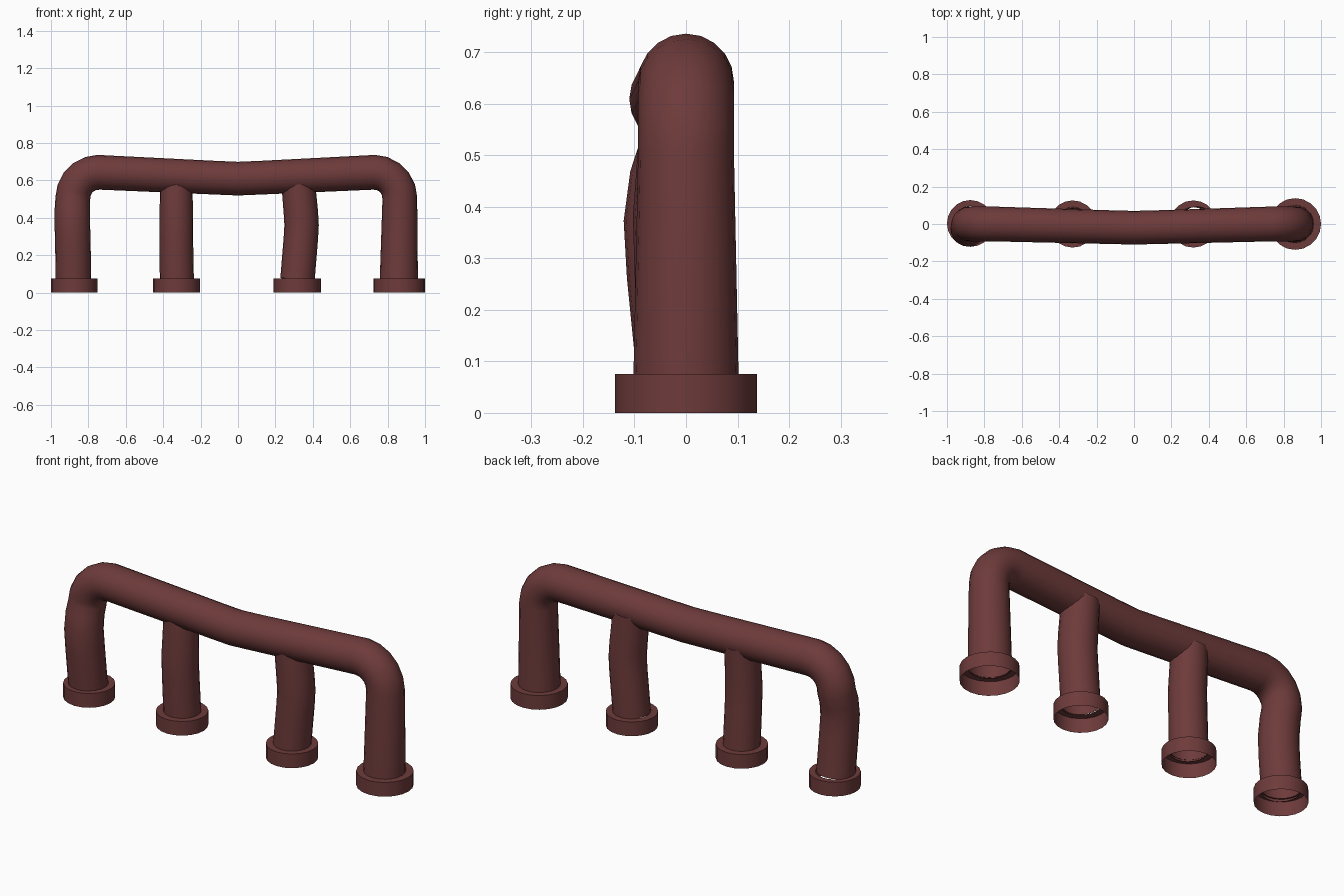
import bpy, bmesh
from math import sin, cos, pi, radians
from mathutils import Vector

cube = bpy.data.objects.get("Cube")
if cube:
    bpy.data.objects.remove(cube, do_unlink=True)

# One dull dark red for everything
paint = bpy.data.materials.new("dark red paint")
paint.use_nodes = True
RED = (0.155, 0.043, 0.043, 1)
paint.diffuse_color = RED
paint.node_tree.nodes["Principled BSDF"].inputs["Base Color"].default_value = RED

SIDES = 20


def finish(name, bm, angle):
    bmesh.ops.recalc_face_normals(bm, faces=bm.faces)
    mesh = bpy.data.meshes.new(name)
    bm.to_mesh(mesh)
    bm.free()
    mesh.materials.append(paint)
    obj = bpy.data.objects.new(name, mesh)
    bpy.context.collection.objects.link(obj)
    bpy.ops.object.select_all(action='DESELECT')
    obj.select_set(True)
    bpy.context.view_layer.objects.active = obj
    bpy.ops.object.shade_smooth_by_angle(angle=radians(angle))
    return obj


def bridge(bm, a, b):
    for i in range(SIDES):
        j = (i + 1) % SIDES
        bm.faces.new((a[i], a[j], b[j], b[i]))


def tube(name, path):
    """Open pipe swept along (x, y, z, radius) points."""
    bm = bmesh.new()
    pts = [Vector(p[:3]) for p in path]
    rings = []
    for i, p in enumerate(pts):
        ahead = (pts[min(i + 1, len(pts) - 1)] - p).normalized()
        behind = (p - pts[max(i - 1, 0)]).normalized()
        tangent = (ahead + behind).normalized()
        # The path lies close to the XZ plane, so Y is a stable side axis
        u = (Vector((0, 1, 0)) - tangent * tangent.y).normalized()
        v = tangent.cross(u)
        r = path[i][3]
        rings.append([bm.verts.new(p + r * (u * cos(2 * pi * k / SIDES) + v * sin(2 * pi * k / SIDES)))
                      for k in range(SIDES)])
    for a, b in zip(rings, rings[1:]):
        bridge(bm, a, b)
    return finish(name, bm, 60)


def collar(name, x, y, radius, bore, height=0.075):
    """Foot ring: outer wall and flat top, open underneath."""
    bm = bmesh.new()
    rings = [[bm.verts.new((x + r * cos(2 * pi * k / SIDES), y + r * sin(2 * pi * k / SIDES), z))
              for k in range(SIDES)]
             for r, z in ((radius, 0), (radius, height), (bore, height))]
    for a, b in zip(rings, rings[1:]):
        bridge(bm, a, b)
    return finish(name, bm, 30)


def bend(cx, cz, r, start, end, steps=5):
    """Quarter-turn elbow in the XZ plane."""
    angles = [radians(start + (end - start) * i / steps) for i in range(steps + 1)]
    return [(cx + r * cos(a), 0, cz + r * sin(a), 0.093) for a in angles]


# Handrail with its two outer legs, one continuous pipe
rail = [(-0.88, 0, 0.07, 0.095), (-0.883, -0.02, 0.27, 0.095), (-0.886, -0.026, 0.37, 0.095),
        (-0.886, -0.016, 0.45, 0.094)]
rail += bend(-0.745, 0.505, 0.138, 180, 90)
rail += [(-0.12, -0.017, 0.614, 0.09), (0, -0.02, 0.609, 0.09), (0.12, -0.017, 0.614, 0.09)]
rail += bend(0.727, 0.505, 0.138, 90, 0)
rail += [(0.86, 0, 0.07, 0.102)]
tube("handrail", rail)

# Inner legs, slightly bowed, ending inside the rail
tube("right_inner_leg", [(-0.327, 0, 0.07, 0.091), (-0.33, -0.01, 0.28, 0.09),
                         (-0.33, -0.013, 0.38, 0.09), (-0.33, 0, 0.61, 0.086)])
tube("left_inner_leg", [(0.318, 0, 0.07, 0.092), (0.336, 0.003, 0.29, 0.092),
                        (0.34, 0.003, 0.36, 0.092), (0.336, 0.002, 0.43, 0.092),
                        (0.32, 0, 0.61, 0.09)])

# Collars at the feet
collar("right_outer_collar", -0.875, 0.003, 0.125, 0.093)
collar("right_inner_collar", -0.328, 0, 0.126, 0.089)
collar("left_inner_collar", 0.317, 0, 0.126, 0.09)
collar("left_outer_collar", 0.862, 0, 0.138, 0.1)
